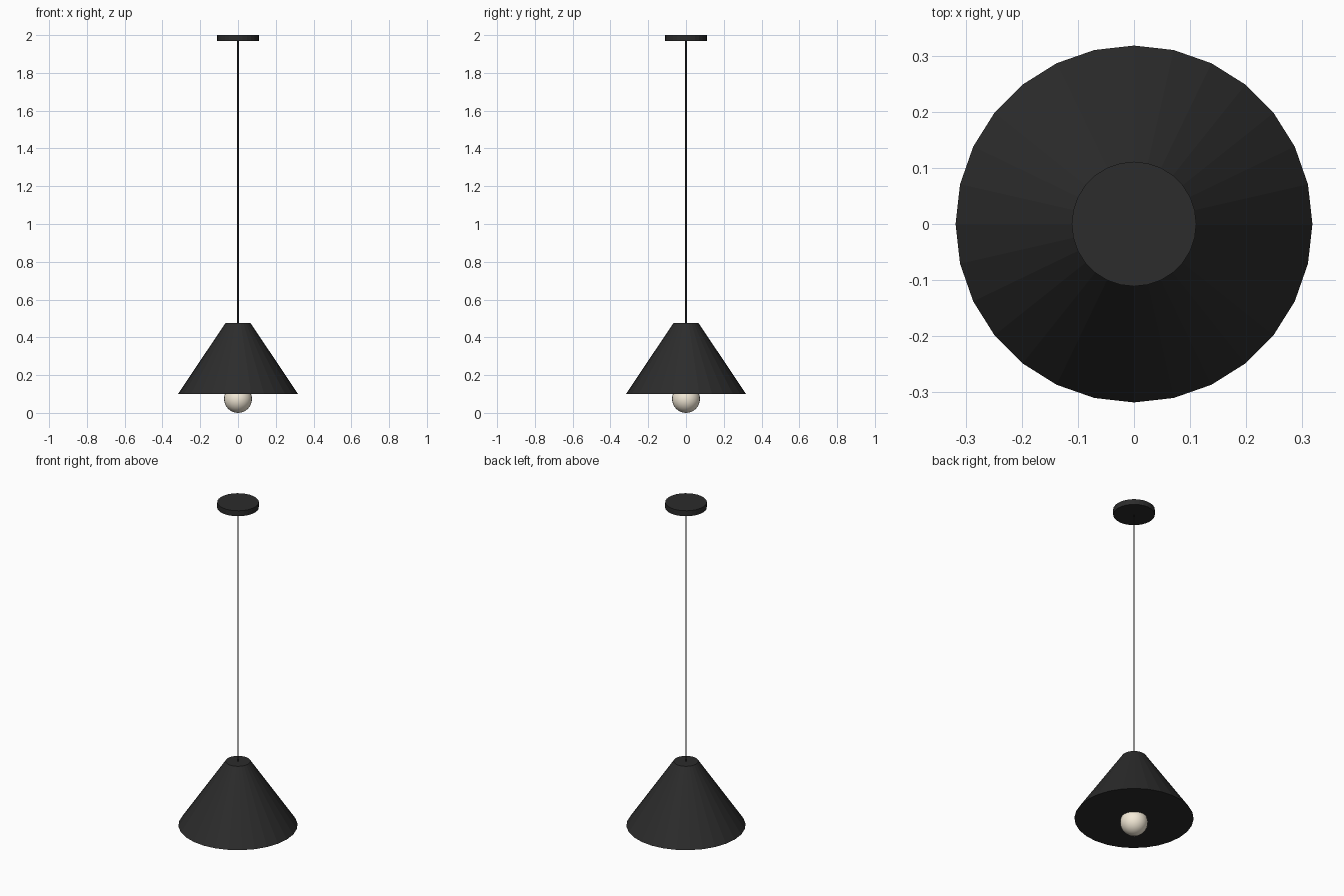
import bpy

if "Cube" in bpy.data.objects:
    bpy.data.objects.remove(bpy.data.objects["Cube"])


def material(name, rgb):
    m = bpy.data.materials.new(name)
    m.diffuse_color = (*rgb, 1)
    m.use_nodes = True
    m.node_tree.nodes["Principled BSDF"].inputs["Base Color"].default_value = m.diffuse_color
    return m


def frustum(name, sides, r_bottom, r_top, z_bottom, z_top, mat):
    """Capped, flat-faced round part between two heights."""
    bpy.ops.mesh.primitive_cone_add(
        vertices=sides, radius1=r_bottom, radius2=r_top,
        depth=z_top - z_bottom, location=(0, 0, (z_bottom + z_top) / 2))
    ob = bpy.context.object
    ob.name = name
    ob.data.materials.append(mat)
    return ob


black = material("black_metal", (0.025, 0.025, 0.025))
cream = material("warm_glass", (0.9, 0.82, 0.68))

# Ceiling plate, hanging cord and conical shade
frustum("ceiling_canopy", 28, 0.111, 0.111, 1.968, 2.0, black)
frustum("cord", 8, 0.004, 0.004, 0.47, 1.97, black)
frustum("shade", 28, 0.318, 0.066, 0.10, 0.476, black)

# Bulb poking out of the shade's underside
bpy.ops.mesh.primitive_uv_sphere_add(
    segments=24, ring_count=16, radius=0.074, location=(0, 0, 0.074))
bulb = bpy.context.object
bulb.name = "bulb"
bulb.data.materials.append(cream)
bpy.ops.object.shade_smooth_by_angle()
